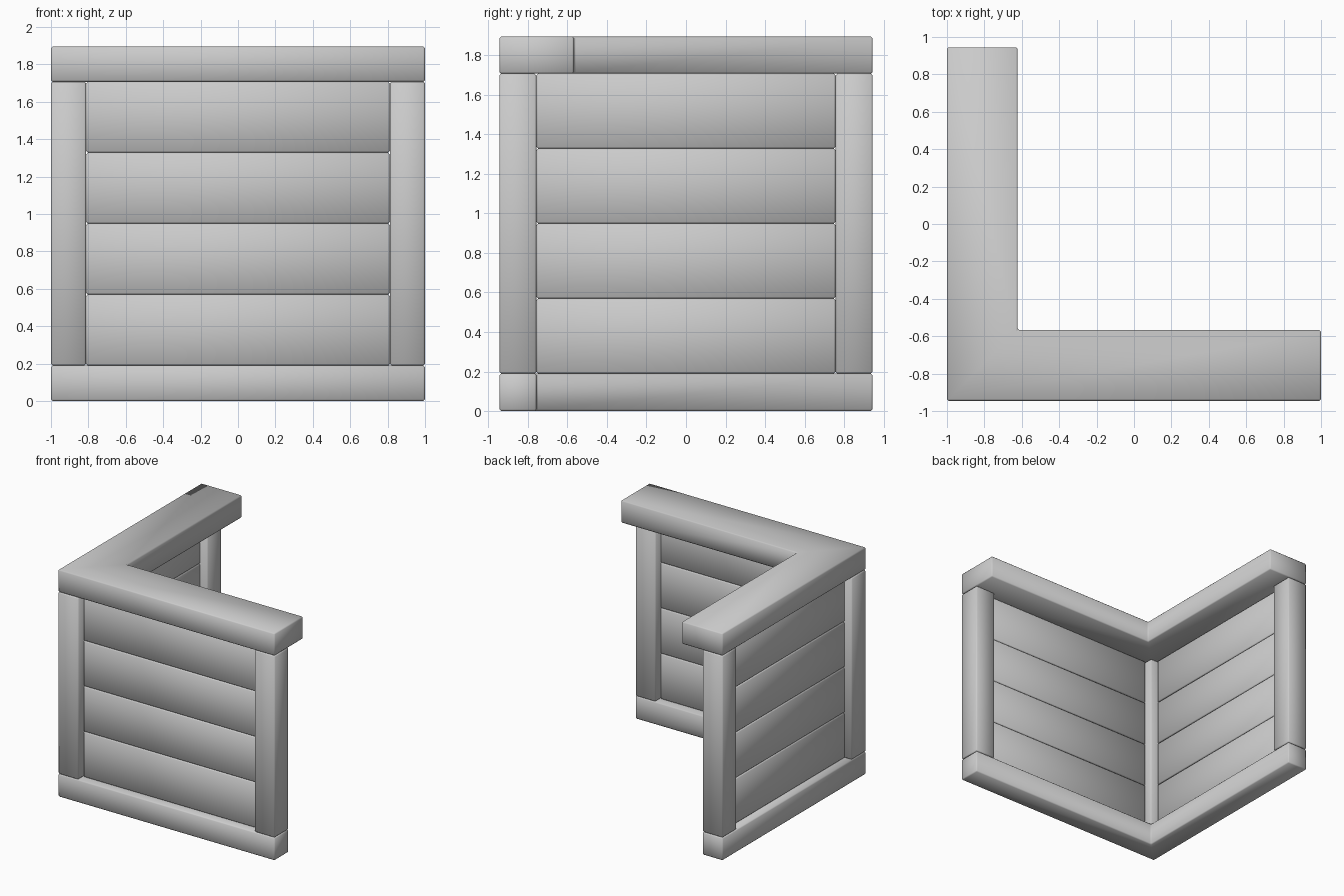
import bpy, bmesh, math

if "Cube" in bpy.data.objects:
    bpy.data.objects.remove(bpy.data.objects["Cube"])

X, Y = 1.0, 0.945            # half footprint
Z0, Z1, Z2 = 0.19, 1.707, 1.895
POST, CAP = 0.188, 0.378     # post / base rail width, top cap width
REC = 0.063                  # panel recess
BEVEL = 0.009


def prism(name, outline, z0, z1):
    """Extrude a flat outline between two heights and soften its edges."""
    bm = bmesh.new()
    face = bm.faces.new([bm.verts.new((x, y, z0)) for x, y in outline])
    ext = bmesh.ops.extrude_face_region(bm, geom=[face])
    for v in ext["geom"]:
        if isinstance(v, bmesh.types.BMVert):
            v.co.z = z1
    bmesh.ops.recalc_face_normals(bm, faces=bm.faces)
    bmesh.ops.bevel(bm, geom=bm.edges[:], offset=BEVEL, segments=1,
                    profile=0.5, affect='EDGES')
    mesh = bpy.data.meshes.new(name)
    bm.to_mesh(mesh)
    bm.free()
    obj = bpy.data.objects.new(name, mesh)
    bpy.context.collection.objects.link(obj)
    bpy.ops.object.select_all(action='DESELECT')
    obj.select_set(True)
    bpy.context.view_layer.objects.active = obj
    bpy.ops.object.shade_smooth_by_angle(angle=math.radians(60))
    return obj


def box(name, x0, x1, y0, y1, z0, z1):
    return prism(name, [(x0, y0), (x1, y0), (x1, y1), (x0, y1)], z0, z1)


def corner_rail(name, w, z0, z1):
    """L-shaped rail running along the front and left sides."""
    return prism(name, [(-X, -Y), (X, -Y), (X, -Y + w), (-X + w, -Y + w),
                        (-X + w, Y), (-X, Y)], z0, z1)


# Base rail and wide top cap
corner_rail("base_rail", POST, 0, Z0)
corner_rail("top_cap", CAP, Z1, Z2)

# Upright posts at the corner and both ends
for name, x, y in (("corner_post", -X, -Y),
                   ("right_post", X - POST, -Y),
                   ("back_post", -X, Y - POST)):
    box(name, x, x + POST, y, y + POST, Z0, Z1)

# Recessed horizontal planks on both walls
step = (Z1 - Z0) / 4
for i in range(4):
    lo, hi = Z0 + i * step, Z0 + (i + 1) * step
    box(f"front_plank_{i + 1}", -X + POST, X - POST,
        -Y + REC, -Y + POST - REC, lo, hi)
    box(f"left_plank_{i + 1}", -X + REC, -X + POST - REC,
        -Y + POST, Y - POST, lo, hi)
